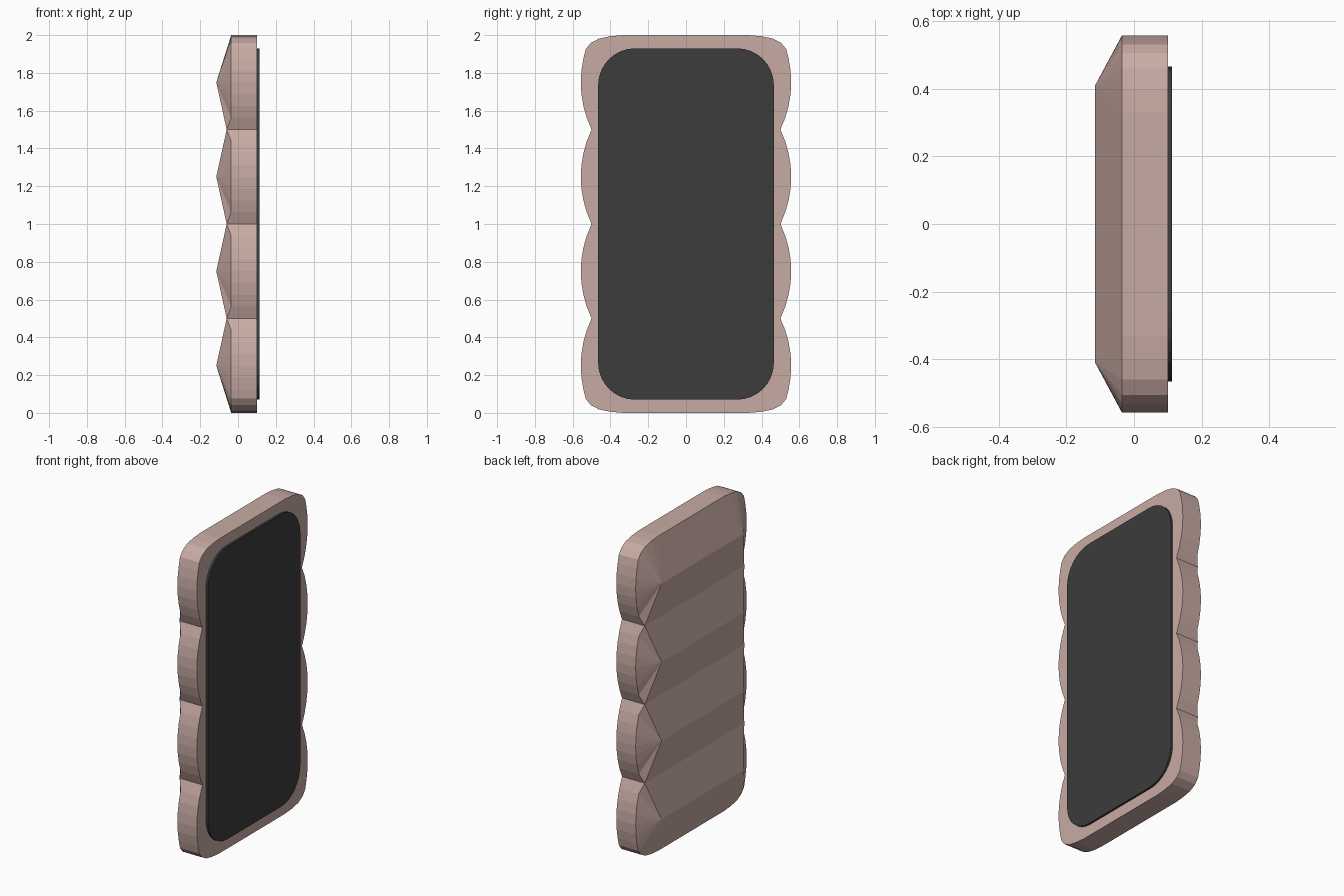
import bpy, bmesh, math

if "Cube" in bpy.data.objects:
    bpy.data.objects.remove(bpy.data.objects["Cube"])


def material(name, rgb):
    m = bpy.data.materials.new(name)
    m.diffuse_color = (*rgb, 1)
    m.use_nodes = True
    m.node_tree.nodes["Principled BSDF"].inputs["Base Color"].default_value = m.diffuse_color
    return m


def finish(bm, name, mat):
    bmesh.ops.recalc_face_normals(bm, faces=bm.faces)
    me = bpy.data.meshes.new(name)
    bm.to_mesh(me)
    bm.free()
    ob = bpy.data.objects.new(name, me)
    bpy.context.collection.objects.link(ob)
    me.materials.append(mat)
    return ob


FRONT, RIM, VALLEY, RIDGE = 0.1, -0.036, -0.06, -0.115
RIDGE_Y = 0.41


def arc_y(t):
    # scallop bulge: 0.5 at the notches, 0.557 in the middle
    s, c = 0.057, 0.25
    r = (c * c + s * s) / (2 * s)
    return 0.5 + math.sqrt(r * r - (t - c) ** 2) - (r - s)


# one side's outline (y, z), split into four scallops
corner = [(0.33, 0), (0.40, 0.006), (0.46, 0.018), (0.505, 0.042), (0.531, 0.075)]
mid = [k / 16 for k in range(9)]
bottom = corner + [(arc_y(t), t) for t in mid if t > 0.1]
lobes = [bottom]
for i in (1, 2):
    lobes.append([(arc_y(t), i * 0.5 + t) for t in mid])
lobes.append([(y, 2 - z) for y, z in reversed(bottom)])

# case body: scalloped slab with a ridged back
bm = bmesh.new()
cache = {}


def vert(x, y, z):
    key = (round(x, 4), round(y, 4), round(z, 4))
    if key not in cache:
        cache[key] = bm.verts.new(key)
    return cache[key]


def back(p, s):
    notch = any(abs(p[1] - n) < 1e-4 for n in (0.5, 1.0, 1.5))
    return vert(VALLEY if notch else RIM, s * p[0], p[1])


for i, lobe in enumerate(lobes):
    zr = 0.25 + 0.5 * i
    ridge = {s: vert(RIDGE, s * RIDGE_Y, zr) for s in (1, -1)}
    for s in (1, -1):
        for a, b in zip(lobe, lobe[1:]):
            bm.faces.new((ridge[s], back(a, s), back(b, s)))
            bm.faces.new((back(a, s), vert(FRONT, s * a[0], a[1]),
                          vert(FRONT, s * b[0], b[1]), back(b, s)))
    for p in (lobe[0], lobe[-1]):
        bm.faces.new((back(p, 1), back(p, -1), ridge[-1], ridge[1]))

# flat top and bottom edges, then the front face in mirrored strips
for p in (lobes[0][0], lobes[-1][-1]):
    bm.faces.new((back(p, 1), back(p, -1),
                  vert(FRONT, -p[0], p[1]), vert(FRONT, p[0], p[1])))
for lobe in lobes:
    for a, b in zip(lobe, lobe[1:]):
        bm.faces.new((vert(FRONT, a[0], a[1]), vert(FRONT, b[0], b[1]),
                      vert(FRONT, -b[0], b[1]), vert(FRONT, -a[0], a[1])))
finish(bm, "case_body", material("dusty_pink", (0.58, 0.41, 0.37)))

# screen: thin rounded rectangle
bm = bmesh.new()
r, hy, hz, steps = 0.195, 0.465, 0.93, 8
ring = []
for q, (sy, sz) in enumerate(((1, 1), (-1, 1), (-1, -1), (1, -1))):
    for k in range(steps + 1):
        a = math.pi / 2 * (q + k / steps)
        ring.append(bm.verts.new((0.095, sy * (hy - r) + r * math.cos(a),
                                  1 + sz * (hz - r) + r * math.sin(a))))
face = bm.faces.new(ring)
ext = bmesh.ops.extrude_face_region(bm, geom=[face], use_keep_orig=True)
for v in ext["geom"]:
    if isinstance(v, bmesh.types.BMVert):
        v.co.x = 0.113
finish(bm, "screen", material("dark_glass", (0.045, 0.045, 0.045)))
